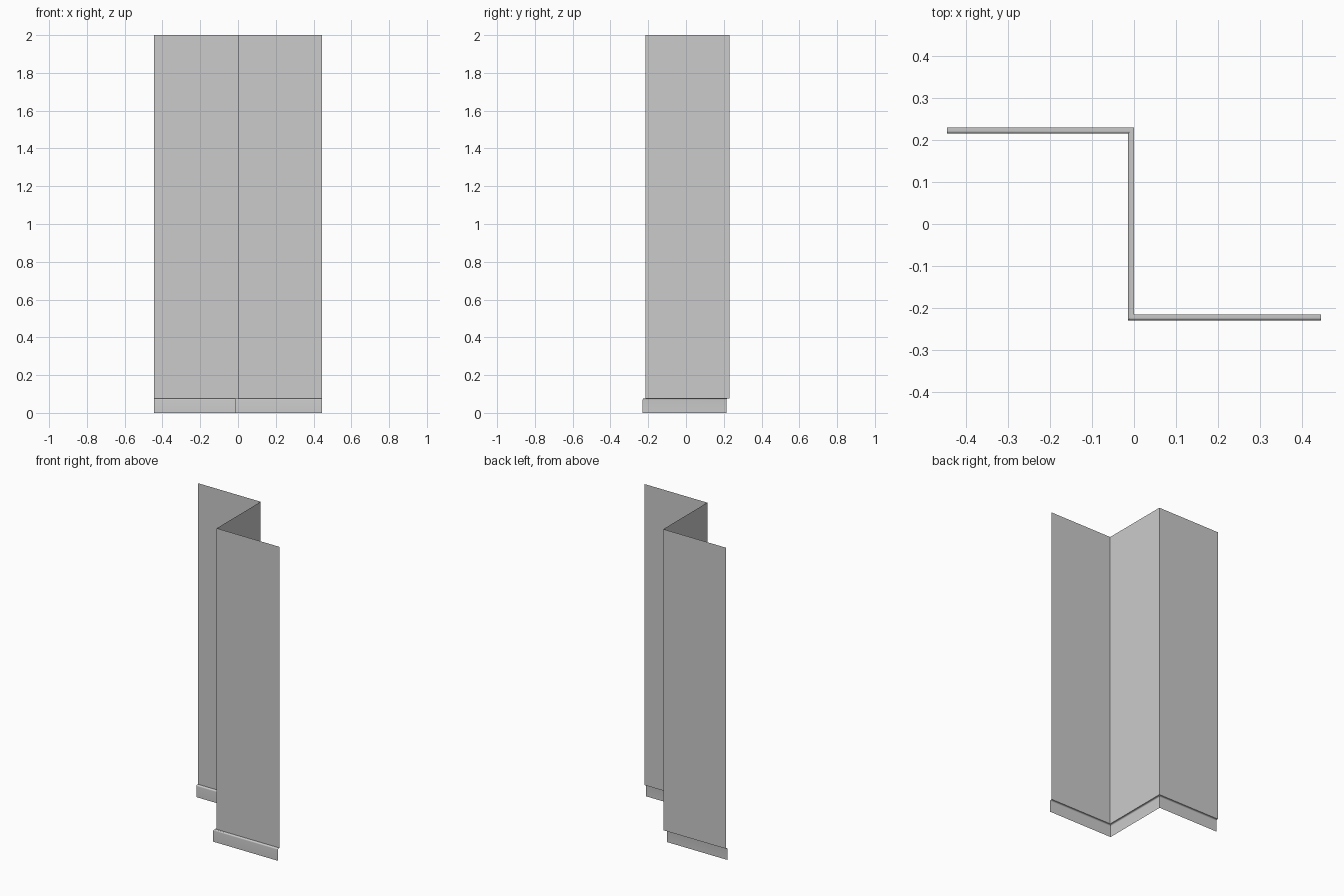
import bpy, bmesh, math

if "Cube" in bpy.data.objects:
    bpy.data.objects.remove(bpy.data.objects["Cube"])

L, D = 0.444, 0.0145              # panel length, skirting depth
Y0, Y1 = (L + D) / 2, (D - L) / 2
BASE_H, TOP = 0.077, 2.0

# Z-shaped plan: point plus mitred outward direction at each corner
plan = [((-L, Y0), (0, -1)), ((0, Y0), (-1, -1)),
        ((0, Y1), (-1, -1)), ((L, Y1), (0, -1))]


def sweep(name, profile):
    """Sweep an (offset, height) profile along the plan as an open sheet."""
    bm = bmesh.new()
    rows = [[bm.verts.new((p[0] + d[0] * o, p[1] + d[1] * o, z)) for o, z in profile]
            for p, d in plan]
    for a, b in zip(rows, rows[1:]):
        for j in range(len(profile) - 1):
            bm.faces.new((a[j], b[j], b[j + 1], a[j + 1]))
    mesh = bpy.data.meshes.new(name)
    bm.to_mesh(mesh)
    bm.free()
    obj = bpy.data.objects.new(name, mesh)
    bpy.context.collection.objects.link(obj)
    return obj


# Thin folded wall above the skirting
sweep("wall_panels", [(0, BASE_H), (0, TOP)])

# Skirting board: flat face with a rounded top edge returning to the wall
r = 0.007
arc = [(D - r + r * math.cos(math.radians(a)), BASE_H - r + r * math.sin(math.radians(a)))
       for a in range(0, 91, 15)]
skirting = sweep("skirting_board", [(D, 0)] + arc + [(0, BASE_H)])
bpy.context.view_layer.objects.active = skirting
skirting.select_set(True)
bpy.ops.object.shade_smooth_by_angle(angle=math.radians(30))
